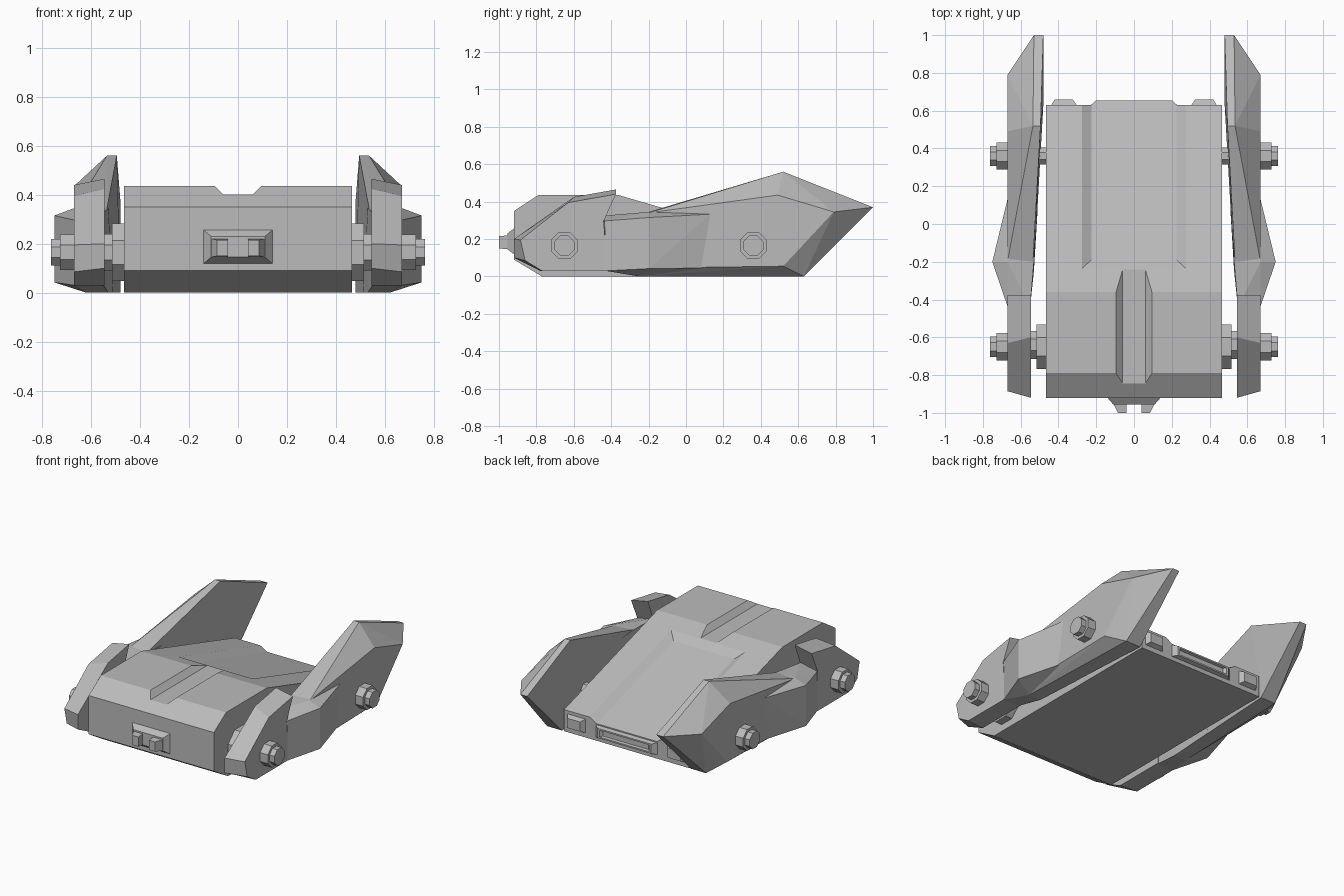
import bpy, bmesh, math
from mathutils import Matrix

if "Cube" in bpy.data.objects:
    bpy.data.objects.remove(bpy.data.objects["Cube"])

GREY = (0.5, 0.5, 0.5, 1.0)
grey = bpy.data.materials.new("plain grey")
grey.use_nodes = True
grey.diffuse_color = GREY
grey.node_tree.nodes["Principled BSDF"].inputs["Base Color"].default_value = GREY


def finish(name, bm, mirror=False):
    """Turn a bmesh into a flat shaded object, mirrored across x if asked."""
    bmesh.ops.recalc_face_normals(bm, faces=bm.faces)
    mesh = bpy.data.meshes.new(name)
    bm.to_mesh(mesh)
    bm.free()
    mesh.materials.append(grey)
    obj = bpy.data.objects.new(name, mesh)
    bpy.context.collection.objects.link(obj)
    if mirror:
        obj.modifiers.new("mirror", 'MIRROR')
    return obj


def hull(name, points, mirror=False):
    bm = bmesh.new()
    for p in points:
        bm.verts.new(p)
    out = bmesh.ops.convex_hull(bm, input=bm.verts)
    spare = [v for v in out["geom_interior"] if isinstance(v, bmesh.types.BMVert)]
    bmesh.ops.delete(bm, geom=spare, context='VERTS')
    bmesh.ops.dissolve_limit(bm, angle_limit=math.radians(1), verts=bm.verts, edges=bm.edges)
    return finish(name, bm, mirror)


def loft(name, ring_a, ring_b, mirror=False):
    """Join two matching outlines with side faces and close both ends."""
    bm = bmesh.new()
    a = [bm.verts.new(p) for p in ring_a]
    b = [bm.verts.new(p) for p in ring_b]
    bm.faces.new(a)
    bm.faces.new(b)
    for i in range(len(a)):
        j = (i + 1) % len(a)
        bm.faces.new((a[i], a[j], b[j], b[i]))
    return finish(name, bm, mirror)


def side(x, outline):
    return [(x, y, z) for y, z in outline]


def rect(x0, x1, z0, z1, y):
    return [(x0, y, z0), (x1, y, z0), (x1, y, z1), (x0, y, z1)]


def octagon(name, x0, x1, radius, y, z=0.165):
    bm = bmesh.new()
    turn = Matrix.Rotation(math.pi / 2, 4, 'Y') @ Matrix.Rotation(math.pi / 8, 4, 'Z')
    bmesh.ops.create_cone(bm, cap_ends=True, segments=8, radius1=radius, radius2=radius,
                          depth=x1 - x0, matrix=Matrix.Translation(((x0 + x1) / 2, y, z)) @ turn)
    return finish(name, bm, True)


def cut(target, cutter):
    mod = target.modifiers.new("cut", 'BOOLEAN')
    mod.operation = 'DIFFERENCE'
    mod.solver = 'EXACT'
    mod.object = cutter
    cutter.hide_render = True
    cutter.hide_viewport = True


# Wedge body
outline = [(-0.92, 0.09), (-0.92, 0.35), (-0.79, 0.435), (-0.36, 0.435),
           (0.63, 0.145), (0.63, 0), (-0.77, 0)]
body = loft("body", side(-0.465, outline), side(0.465, outline))

# Level groove along the hood
groove = [(-0.06, 0.4), (0.06, 0.4), (0.16, 0.5), (-0.16, 0.5)]
cut(body, loft("hood_groove_cutter", [(x, -1, z) for x, z in groove],
               [(x, 0.1, z) for x, z in groove]))


# Shallow channel down the sloping rear deck
def deck(y, lift):
    return 0.435 - 0.293 * (y + 0.36) + lift


def channel_ring(lift, half, front):
    return [(x, y, deck(y, lift)) for x, y in
            ((-half, front), (half, front), (half, 0.8), (-half, 0.8))]


cut(body, loft("deck_channel_cutter", channel_ring(-0.03, 0.225, -0.19),
               channel_ring(0.03, 0.325, -0.28)))

# Front lamp: tapered base with two posts
loft("lamp_base", rect(-0.145, 0.145, 0.115, 0.26, -0.915),
     rect(-0.11, 0.11, 0.145, 0.23, -0.955))
loft("lamp_post", rect(0.04, 0.11, 0.145, 0.22, -0.95),
     rect(0.04, 0.085, 0.15, 0.215, -1.0), True)

# Rear blocks and framed centre panel
loft("rear_block", rect(0.3, 0.44, 0.03, 0.125, 0.625),
     rect(0.325, 0.42, 0.045, 0.11, 0.66), True)
panel = loft("rear_panel", rect(-0.24, 0.24, 0.025, 0.11, 0.62),
             rect(-0.2, 0.2, 0.035, 0.1, 0.655))
cut(panel, loft("panel_cutter", rect(-0.17, 0.17, 0.05, 0.085, 0.64),
                rect(-0.2, 0.2, 0.04, 0.095, 0.67)))

# Front fender
inner = [(-0.92, 0.1), (-0.92, 0.2), (-0.6, 0.425), (-0.375, 0.465),
         (-0.44, 0.3), (-0.42, 0.03), (-0.78, 0.03)]
outer = [(-0.86, 0.085), (-0.885, 0.195), (-0.63, 0.395), (-0.375, 0.44),
         (-0.44, 0.295), (-0.42, 0.03), (-0.77, 0.03)]
loft("front_fender", side(0.545, inner), side(0.67, outer), True)

# Bulged middle of the fender
hull("middle_fender", [
    (0.55, -0.44, 0.325), (0.67, -0.435, 0.297), (0.67, -0.2, 0.345), (0.53, -0.2, 0.345),
    (0.75, -0.2, 0.315), (0.67, 0.13, 0.333), (0.52, 0.13, 0.333),
    (0.55, -0.43, 0.03), (0.67, -0.43, 0.03), (0.75, -0.2, 0.042),
    (0.67, 0.08, 0.045), (0.62, -0.25, 0), (0.53, -0.25, 0), (0.51, 0.08, 0)], True)

# Rear fin
hull("rear_fin", [
    (0.67, -0.2, 0.34), (0.535, -0.2, 0.345), (0.67, -0.2, 0.045), (0.53, -0.25, 0),
    (0.62, -0.25, 0), (0.495, 0.52, 0.56), (0.535, 0.52, 0.56), (0.67, 0.49, 0.435),
    (0.67, 0.79, 0.345), (0.67, 0.52, 0.055), (0.48, 1.0, 0.37), (0.53, 1.0, 0.37),
    (0.48, 0.63, 0), (0.59, 0.63, 0)], True)

# Hubs, axles and bolts
octagon("front_hub", 0.455, 0.515, 0.128, -0.65)
octagon("front_axle", 0.51, 0.56, 0.08, -0.64)
octagon("rear_axle", 0.455, 0.54, 0.05, 0.36)
for end, y in (("front", -0.65), ("rear", 0.36)):
    octagon(end + "_nut", 0.66, 0.727, 0.078, y)
    octagon(end + "_bolt", 0.72, 0.763, 0.058, y)
